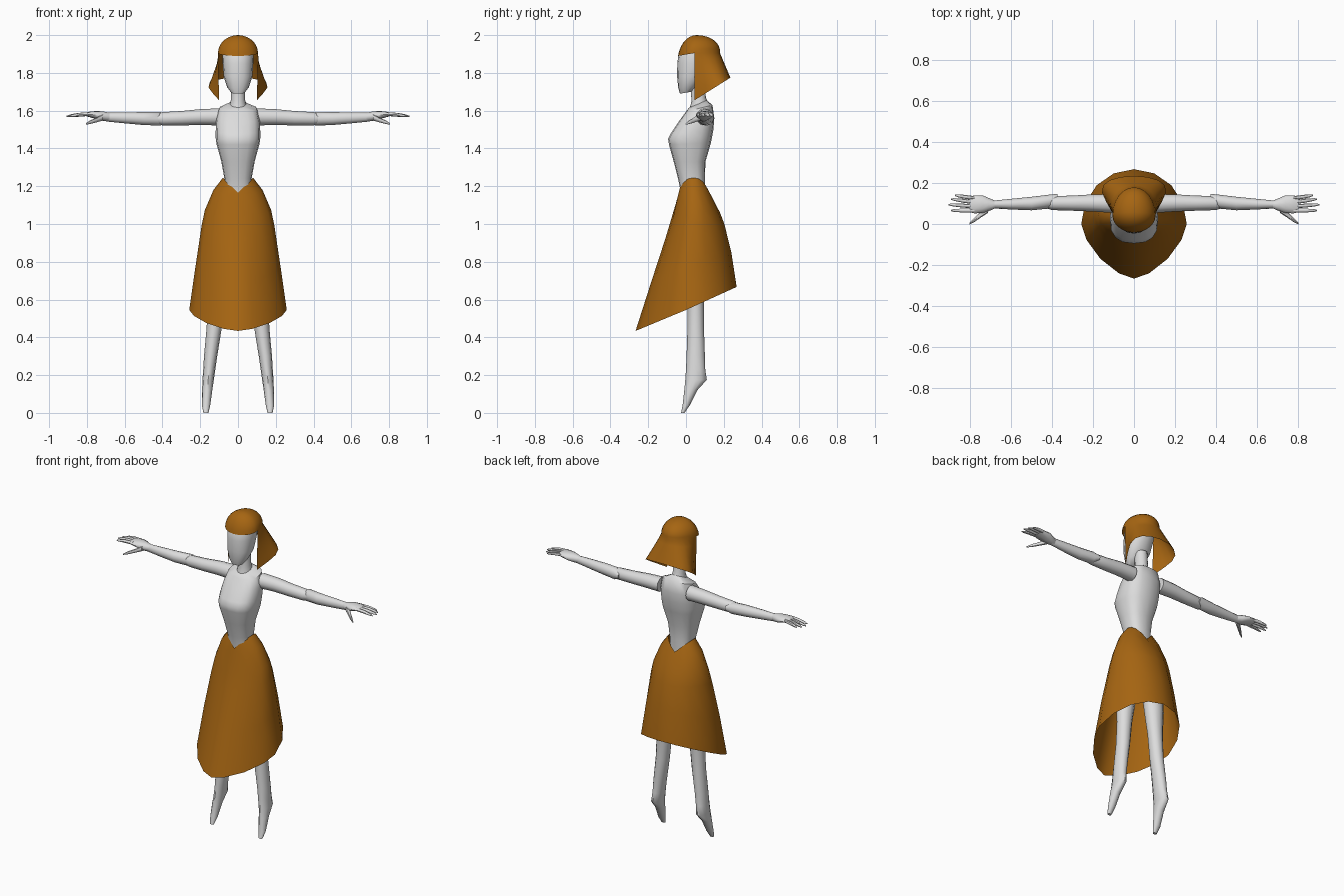
import bpy
import bmesh
from math import sin, cos, pi, radians
from mathutils import Vector

if "Cube" in bpy.data.objects:
    bpy.data.objects.remove(bpy.data.objects["Cube"], do_unlink=True)


def material(name, rgb):
    mat = bpy.data.materials.new(name)
    mat.use_nodes = True
    color = (*rgb, 1)
    mat.diffuse_color = color
    mat.node_tree.nodes["Principled BSDF"].inputs["Base Color"].default_value = color
    return mat


GREY = material("pale grey", (0.72, 0.72, 0.72))
BROWN = material("chestnut brown", (0.38, 0.13, 0.006))


def power(value, exponent):
    """Signed power, for rounded-box and pointed sections."""
    return abs(value) ** exponent * (1 if value >= 0 else -1)


def flat_ring(cx, rx, front, back, z_front, z_back, n=16, p=1.0, mid=0.5):
    """Level or tilted section; mid places the widest point between front and back."""
    cy = front + (back - front) * mid
    points = []
    for i in range(n):
        s, c = sin(2 * pi * i / n), cos(2 * pi * i / n)
        x = cx + rx * power(s, p)
        y = cy - (cy - front if c > 0 else back - cy) * power(c, p)
        t = (y - front) / (back - front)
        points.append(Vector((x, y, z_front + (z_back - z_front) * t)))
    return points


def arm_ring(side, x, y, ry, z, rz, n=12):
    """Upright section across an arm."""
    return [Vector((side * x, y + ry * cos(2 * pi * i / n), z + rz * sin(2 * pi * i / n)))
            for i in range(n)]


def add_loft(bm, rings, closed=True, caps=True):
    rows = [[bm.verts.new(p) for p in ring] for ring in rings]
    n = len(rows[0])
    for a, b in zip(rows, rows[1:]):
        for i in range(n if closed else n - 1):
            j = (i + 1) % n
            bm.faces.new((a[i], a[j], b[j], b[i]))
    if caps:
        bm.faces.new(rows[0])
        bm.faces.new(rows[-1])


def finish(name, bm, mat, angle=45):
    bmesh.ops.remove_doubles(bm, verts=bm.verts, dist=0.0005)
    bmesh.ops.recalc_face_normals(bm, faces=bm.faces)
    centre = sum((v.co for v in bm.verts), Vector()) / len(bm.verts)
    if sum(f.normal.dot(f.calc_center_median() - centre) * f.calc_area() for f in bm.faces) < 0:
        bmesh.ops.reverse_faces(bm, faces=bm.faces)
    mesh = bpy.data.meshes.new(name)
    bm.to_mesh(mesh)
    bm.free()
    obj = bpy.data.objects.new(name, mesh)
    bpy.context.collection.objects.link(obj)
    mesh.materials.append(mat)
    bpy.ops.object.select_all(action="DESELECT")
    obj.select_set(True)
    bpy.context.view_layer.objects.active = obj
    bpy.ops.object.shade_smooth_by_angle(angle=radians(angle))
    return obj


def loft(name, rings, mat, **options):
    bm = bmesh.new()
    add_loft(bm, rings, **options)
    return finish(name, bm, mat)


# Torso: half width, front y, back y, front z, back z
torso = [(.04, .015, .11, 1.615, 1.655), (.1, .0, .14, 1.595, 1.63),
         (.115, -.04, .15, 1.54, 1.56), (.118, -.08, .145, 1.48, 1.5),
         (.118, -.095, .138, 1.45, 1.46), (.114, -.09, .132, 1.42, 1.43),
         (.088, -.065, .103, 1.33, 1.33), (.072, -.042, .1, 1.24, 1.24),
         (.07, -.03, .1, 1.18, 1.18), (.09, -.02, .1, 1.08, 1.08)]
loft("torso", [flat_ring(0, *r, p=.78) for r in torso], GREY)

# Neck and head
neck = [(.045, .015, .115, 1.6, 1.645), (.037, .03, .105, 1.65, 1.67),
        (.037, .02, .1, 1.75, 1.76)]
loft("neck", [flat_ring(0, *r) for r in neck], GREY)
head = [(.036, -.032, .03, 1.69, 1.7), (.058, -.041, .06, 1.72, 1.73),
        (.076, -.047, .1, 1.78, 1.78), (.081, -.046, .13, 1.85, 1.85),
        (.083, -.04, .14, 1.9, 1.9), (.07, -.01, .12, 1.95, 1.95)]
loft("head", [flat_ring(0, *r, p=.9) for r in head], GREY)

# Skirt: half width, front y, centre y, back y, then front, side and back z
skirt = [(.08, -.037, .04, .113, 1.165, 1.245, 1.17), (.13, -.053, .04, .142, 1.11, 1.18, 1.13),
         (.175, -.08, .04, .18, 1.02, 1.075, 1.06), (.192, -.11, .03, .203, .92, .995, 1.0),
         (.225, -.185, .01, .24, .69, .775, .85), (.258, -.267, 0, .268, .434, .545, .667)]
SIDES = 16
skirt_rings = []
for row, (rx, yf, yc, yb, zf, zs, zb) in enumerate(skirt):
    ring = []
    for i in range(SIDES):
        s, c = sin(2 * pi * i / SIDES), cos(2 * pi * i / SIDES)
        # The front is drawn to a soft point, the back stays round
        p = 1 + .3 * row / (len(skirt) - 1) if c > 0 else 1
        x, k = rx * power(s, p), abs(c) ** p
        y = yc + ((yf if c > 0 else yb) - yc) * k
        dip = 1 - abs(s) if row < 2 else k
        ring.append(Vector((x, y, zs + ((zf if c > 0 else zb) - zs) * dip)))
    skirt_rings.append(ring)
loft("skirt", skirt_rings, BROWN, caps=False)

# Hair: a dome over the skull, with a flared curtain around the back
CY, BASE, STEPS = .045, 1.905, 24


def dome_point(i, phi):
    a = 2 * pi * i / STEPS
    depth = .135 if sin(a) > 0 else .087
    drop = .015 * max(0, -sin(a)) * sin(phi) ** 4
    return Vector((.106 * cos(a) * sin(phi), CY + .012 * cos(phi) + depth * sin(a) * sin(phi),
                   BASE + .095 * cos(phi) - drop))


def hem_point(i):
    a = 2 * pi * i / STEPS
    x = .1 * cos(a) + .08 * sin(2 * a)
    y = CY + .19 * max(0, sin(a)) ** .8
    return Vector((x, y, 1.655 + .63 * (y - CY)))


bm = bmesh.new()
add_loft(bm, [[dome_point(i, pi / 2 * k / 7) for i in range(STEPS)] for k in range(8)], caps=False)
curtain = []
for k in range(6):
    curtain.append([dome_point(i, pi / 2).lerp(hem_point(i), k / 5) for i in range(STEPS // 2 + 1)])
add_loft(bm, curtain, closed=False, caps=False)
finish("hair", bm, BROWN, 60)

# Limbs, the same on both sides
leg = [(.075, .07, -.01, .11, 1.1), (.09, .068, -.01, .11, .95), (.105, .06, 0, .105, .75),
       (.115, .045, .008, .095, .6), (.126, .04, .008, .095, .45), (.145, .035, .003, .1, .3),
       (.152, .032, 0, .102, .23), (.158, .03, -.004, .11, .175), (.163, .027, -.009, .06, .12),
       (.169, .022, -.018, .02, .04), (.17, .013, -.026, -.008, 0)]
upper_arm = [(.1, .1, .046, 1.567, .045), (.2, .103, .042, 1.566, .042),
             (.3, .102, .037, 1.56, .038), (.4, .102, .034, 1.557, .035),
             (.43, .102, .025, 1.557, .026)]
forearm = [(.375, .135, .012, 1.557, .014), (.41, .11, .034, 1.557, .036),
           (.5, .1, .033, 1.558, .034), (.6, .097, .026, 1.562, .029),
           (.7, .095, .018, 1.566, .023)]
hand = [(.68, .095, .019, 1.566, .023), (.71, .095, .032, 1.57, .025),
        (.74, .097, .043, 1.575, .023), (.78, .096, .044, 1.58, .016),
        (.805, .096, .038, 1.58, .009)]
# Finger tips as x, y
tips = {"little_finger": (.875, .14), "ring_finger": (.895, .122),
        "middle_finger": (.907, .095), "index_finger": (.895, .066)}

for side, word in ((1, "left"), (-1, "right")):
    loft(word + "_leg", [flat_ring(side * cx, rx, yf, yb, z, z, n=12)
                         for cx, rx, yf, yb, z in leg], GREY)
    for part, rows in (("upper_arm", upper_arm), ("forearm", forearm), ("hand", hand)):
        loft(word + "_" + part, [arm_ring(side, *r) for r in rows], GREY)
    for i, (finger, (tx, ty)) in enumerate(tips.items()):
        root = .126 - .02 * i
        rings = []
        for t, r in ((0, .01), (.5, .0095), (.85, .007), (1, .003)):
            rings.append(arm_ring(side, .78 + (tx - .78) * t, root + (ty - root) * t, r,
                                  1.582 - .012 * t * t, r, n=8))
        loft(word + "_" + finger, rings, GREY)
    thumb = [(.715, .072, .018, 1.565, .017), (.75, .045, .014, 1.55, .012),
             (.78, .02, .01, 1.54, .01), (.805, .001, .004, 1.53, .004)]
    loft(word + "_thumb", [arm_ring(side, *r, n=8) for r in thumb], GREY)
